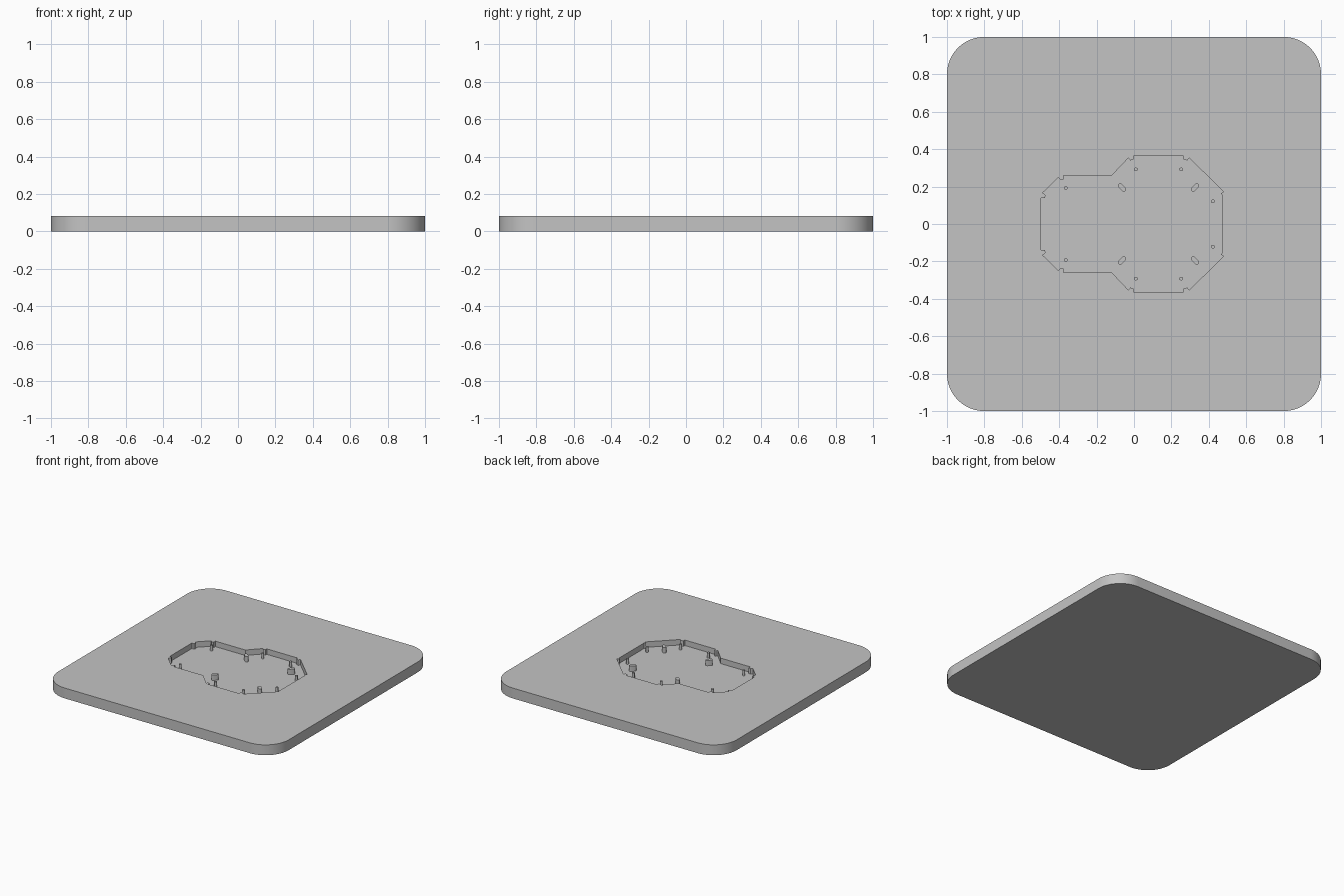
import bpy, bmesh
from math import cos, sin, pi, atan2, radians

cube = bpy.data.objects.get("Cube")
if cube:
    bpy.data.objects.remove(cube, do_unlink=True)

TOP, FLOOR = 0.081, 0.038

grey = bpy.data.materials.new("plain_grey")
grey.use_nodes = True
colour = (0.55, 0.55, 0.55, 1)
grey.diffuse_color = colour
grey.node_tree.nodes["Principled BSDF"].inputs["Base Color"].default_value = colour


def prism(name, outline, z0, z1):
    """Extrude a counter-clockwise outline from z0 to z1."""
    bm = bmesh.new()
    base = bm.faces.new([bm.verts.new((x, y, z0)) for x, y in outline])
    side = bmesh.ops.extrude_face_region(bm, geom=[base])
    for v in side["geom"]:
        if isinstance(v, bmesh.types.BMVert):
            v.co.z = z1
    bmesh.ops.recalc_face_normals(bm, faces=bm.faces)
    mesh = bpy.data.meshes.new(name)
    bm.to_mesh(mesh)
    bm.free()
    mesh.materials.append(grey)
    obj = bpy.data.objects.new(name, mesh)
    bpy.context.collection.objects.link(obj)
    return obj


def smooth(obj):
    bpy.ops.object.select_all(action="DESELECT")
    obj.select_set(True)
    bpy.context.view_layer.objects.active = obj
    bpy.ops.object.shade_smooth_by_angle(angle=radians(30))


def arc(cx, cy, r, start, sweep, n):
    return [(cx + r * cos(start + sweep * i / n), cy + r * sin(start + sweep * i / n))
            for i in range(n + 1)]


def capsule(cx, cy, r, half, angle):
    """Slot-shaped outline whose straight part points along angle."""
    dx, dy = half * cos(angle), half * sin(angle)
    return (arc(cx + dx, cy + dy, r, angle - pi / 2, pi, 8)
            + arc(cx - dx, cy - dy, r, angle + pi / 2, pi, 8))


# Rounded base plate
corners = [(0.8, 0.8), (-0.8, 0.8), (-0.8, -0.8), (0.8, -0.8)]
plate_outline = [p for i, (x, y) in enumerate(corners)
                 for p in arc(x, y, 0.2, i * pi / 2, pi / 2, 20)]
plate = prism("base_plate", plate_outline, 0, TOP)

# Recess outline, back half from right to left, with small corner reliefs
half = [(0.473, 0.155), (0.463, 0.163), (0.48, 0.172),
        (0.295, 0.353), (0.284, 0.34), (0.264, 0.345), (0.264, 0.363),
        (-0.004, 0.363), (-0.004, 0.345), (-0.02, 0.34), (-0.03, 0.353),
        (-0.118, 0.26), (-0.378, 0.26), (-0.378, 0.237), (-0.394, 0.237),
        (-0.406, 0.248), (-0.488, 0.167), (-0.472, 0.152), (-0.478, 0.138),
        (-0.497, 0.138)]
recess_outline = half + [(x, -y) for x, y in reversed(half)]
cutter = prism("recess_cutter", recess_outline, FLOOR, TOP + 0.1)
cutter.hide_render = True

cut = plate.modifiers.new("recess", "BOOLEAN")
cut.operation = "DIFFERENCE"
cut.solver = "EXACT"
cut.object = cutter
bpy.context.view_layer.objects.active = plate
bpy.ops.object.modifier_apply(modifier=cut.name)
bpy.data.objects.remove(cutter, do_unlink=True)
smooth(plate)

# Pegs standing on the recess floor, mirrored front to back
for side, label in ((1, "back"), (-1, "front")):
    for i, (x, y) in enumerate([(0.01, 0.292), (0.252, 0.292), (0.422, 0.121), (-0.365, 0.193)]):
        smooth(prism(f"round_peg_{label}_{i + 1}", arc(x, side * y, 0.01, 0, 2 * pi * 15 / 16, 15),
                     FLOOR - 0.005, TOP - 0.001))
    # Slot pegs point away from the centre of the large octagon
    for i, dx in enumerate((-0.195, 0.195)):
        smooth(prism(f"slot_peg_{label}_{i + 1}",
                     capsule(0.131 + dx, side * 0.195, 0.013, 0.013, atan2(side * 0.195, dx)),
                     FLOOR - 0.005, TOP - 0.001))
